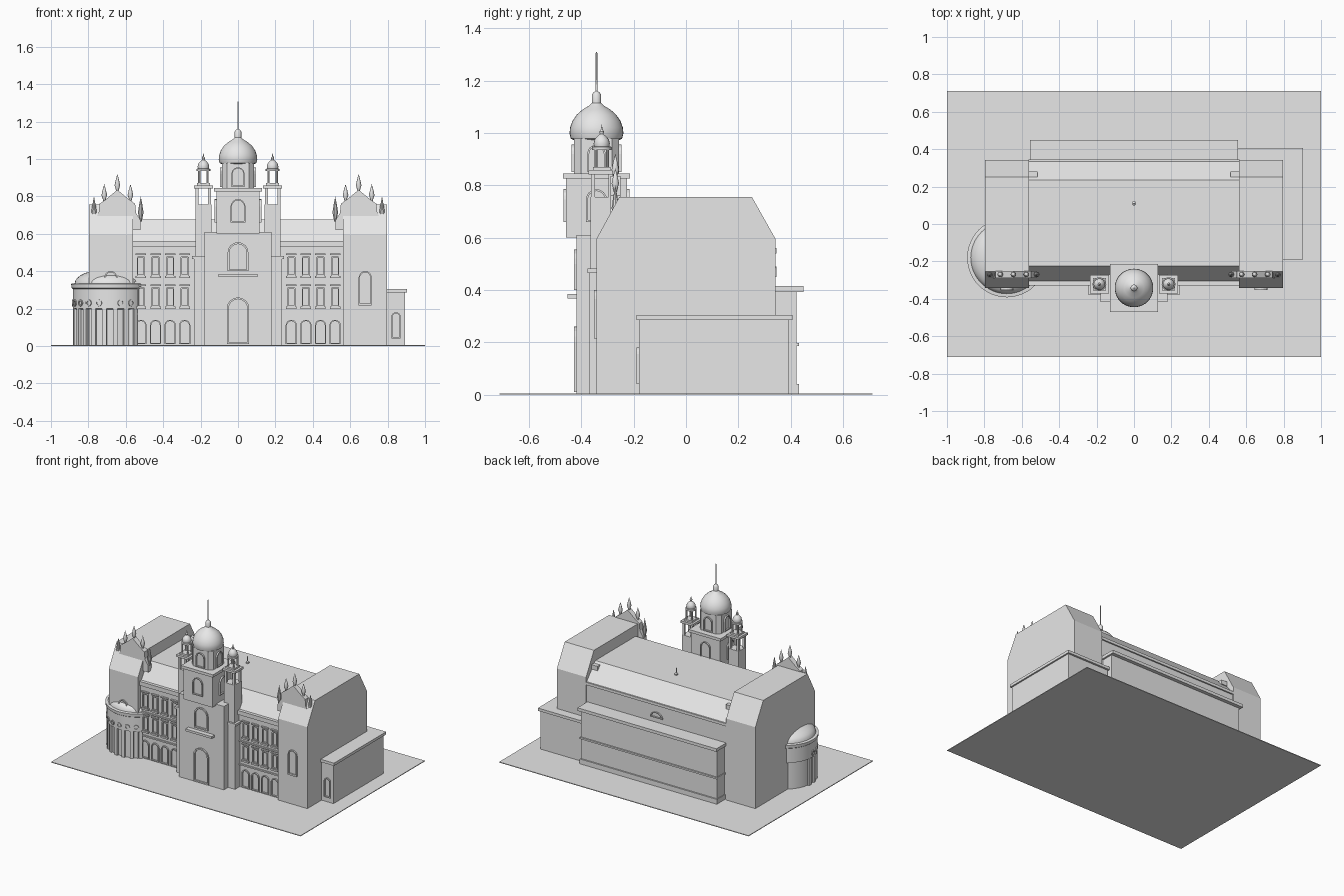
import bpy, bmesh, math
from mathutils import Matrix, Vector

if "Cube" in bpy.data.objects:
    bpy.data.objects.remove(bpy.data.objects["Cube"])

stone = bpy.data.materials.new("pale_grey_stone")
stone.diffuse_color = (0.8, 0.8, 0.8, 1)
stone.use_nodes = True
stone.node_tree.nodes["Principled BSDF"].inputs["Base Color"].default_value = stone.diffuse_color


def finish(name, verts, faces, matrix=None, smooth=False):
    me = bpy.data.meshes.new(name)
    me.from_pydata(verts, [], faces)
    bm = bmesh.new()
    bm.from_mesh(me)
    bmesh.ops.remove_doubles(bm, verts=bm.verts, dist=1e-5)
    bmesh.ops.recalc_face_normals(bm, faces=bm.faces)
    bm.to_mesh(me)
    bm.free()
    if matrix:
        me.transform(matrix)
    me.materials.append(stone)
    ob = bpy.data.objects.new(name, me)
    bpy.context.collection.objects.link(ob)
    if smooth:
        bpy.ops.object.select_all(action='DESELECT')
        ob.select_set(True)
        bpy.context.view_layer.objects.active = ob
        bpy.ops.object.shade_smooth_by_angle(angle=math.radians(35))
    return ob


def prism(name, pts, axis, a, b, matrix=None):
    """Extrude a 2D outline along x, y or z from a to b."""
    put = {'x': lambda p, t: (t, p[0], p[1]),
           'y': lambda p, t: (p[0], t, p[1]),
           'z': lambda p, t: (p[0], p[1], t)}[axis]
    n = len(pts)
    verts = [put(p, t) for t in (a, b) for p in pts]
    faces = [tuple(range(n)), tuple(range(n, 2 * n))]
    faces += [(i, (i + 1) % n, n + (i + 1) % n, n + i) for i in range(n)]
    return finish(name, verts, faces, matrix)


def box(name, x0, x1, y0, y1, z0, z1, matrix=None):
    return prism(name, [(x0, y0), (x1, y0), (x1, y1), (x0, y1)], 'z', z0, z1, matrix)


def lathe(name, profile, x, y, segs=32):
    """Spin (radius, height) points around a vertical axis."""
    n = len(profile)
    verts, faces = [], []
    for k in range(segs):
        a = 2 * math.pi * k / segs
        verts += [(x + r * math.cos(a), y + r * math.sin(a), z) for r, z in profile]
        m = (k + 1) % segs
        faces += [(k * n + i, m * n + i, m * n + i + 1, k * n + i + 1) for i in range(n - 1)]
    for i in (0, n - 1):
        if profile[i][0] > 0:
            faces.append(tuple(k * n + i for k in range(segs)))
    return finish(name, verts, faces, smooth=True)


def place(x, y, turn=0):
    return Matrix.Translation((x, y, 0)) @ Matrix.Rotation(turn, 4, 'Z')


def arch(w, z0, z1, rise, steps=8):
    pts = [(-w, z0), (w, z0)]
    for i in range(steps + 1):
        a = math.pi * i / steps
        pts.append((w * math.cos(a), z1 - rise + rise * math.sin(a)))
    return pts


def frame(name, outer, inner, matrix, depth=0.01):
    """Raised surround on a wall that faces local -y."""
    n = len(outer)
    verts = [(u, y, v) for y in (0.004, -depth) for loop in (outer, inner) for u, v in loop]
    faces = []
    for i in range(n):
        j = (i + 1) % n
        for a, b in ((0, 1), (2, 3), (0, 2), (1, 3)):
            faces.append((a * n + i, a * n + j, b * n + j, b * n + i))
    return finish(name, verts, faces, matrix)


def window(name, x, y, w, z0, z1, rise, turn=0, t=0.007):
    frame(name, arch(w, z0, z1, rise), arch(w - t, z0 + t, z1 - t, rise * (w - t) / w), place(x, y, turn))


# Ground and central range with its sloped roof
box("ground", -1, 1, -0.712, 0.712, 0, 0.005)
prism("main_range", [(-0.315, 0), (0.335, 0), (0.335, 0.56), (0.235, 0.675),
                     (-0.225, 0.675), (-0.305, 0.56), (-0.315, 0.53)], 'x', -0.57, 0.57)
box("front_cornice", -0.565, 0.565, -0.328, -0.29, 0.53, 0.56)
box("back_cornice", -0.565, 0.565, 0.32, 0.345, 0.54, 0.56)
lathe("roof_finial", [(0.012, 0.67), (0.012, 0.685), (0.004, 0.69), (0.004, 0.715), (0, 0.73)], 0, 0.11, 8)
frame("back_lunette", arch(0.05, 0.45, 0.49, 0.04), arch(0.04, 0.455, 0.485, 0.03), place(0, 0.335, math.pi))

# Rear annex
box("rear_annex", -0.545, 0.545, 0.3, 0.422, 0, 0.395)
box("rear_annex_roof", -0.557, 0.557, 0.3, 0.448, 0.393, 0.415)
box("rear_annex_band", -0.55, 0.55, 0.3, 0.432, 0.185, 0.197)
box("rear_annex_plinth", -0.55, 0.55, 0.3, 0.432, 0, 0.04)

# Side annex wrapping the right corner
box("side_annex", 0.555, 0.892, -0.18, 0.393, 0, 0.29)
box("side_annex_roof", 0.55, 0.903, -0.19, 0.407, 0.285, 0.305)
window("side_annex_door", 0.845, -0.18, 0.025, 0.04, 0.18, 0.025)

for s in (-1, 1):
    # Wings with sloped roof ends
    lo, hi = sorted((s * 0.562, s * 0.796))
    prism("wing", [(-0.342, 0), (0.342, 0), (0.342, 0.595), (0.252, 0.755),
                   (-0.255, 0.755), (-0.342, 0.595)], 'x', lo, hi)
    window("wing_window", s * 0.68, -0.342, 0.035, 0.22, 0.40, 0.035)
    lo, hi = sorted((s * 0.645, s * 0.715))
    box("wing_sill", lo, hi, -0.352, -0.34, 0.215, 0.223)
    lo, hi = sorted((s * 0.515, s * 0.565))
    box("roof_vent", lo, hi, 0.25, 0.28, 0.63, 0.662)

    # Stepped gable with pinnacles
    cx = s * 0.645
    half = [(0.125, 0.62), (0.125, 0.67), (0.1, 0.71), (0.095, 0.76), (0.06, 0.785), (0.0, 0.835)]
    outline = [(cx + u, z) for u, z in half] + [(cx - u, z) for u, z in half[-2::-1]]
    prism("gable", outline, 'y', -0.288, -0.25)
    for u, z, h in ((-0.125, 0.665, 0.135), (-0.07, 0.775, 0.09), (0, 0.825, 0.095),
                    (0.07, 0.775, 0.09), (0.125, 0.665, 0.135)):
        lathe("pinnacle", [(0.006, z), (0.009, z + h * 0.15), (0.015, z + h * 0.35),
                           (0.009, z + h * 0.65), (0, z + h)], cx + u, -0.27, 10)

    # Facade windows: arched ground floor, two framed floors above
    for i in range(4):
        x = s * (0.285 + i * 0.078)
        window("ground_arch", x, -0.315, 0.03, 0.01, 0.14, 0.03)
        for z in (0.21, 0.375):
            window("upper_window", x, -0.315, 0.022, z, z + 0.105, 0.006)
            box("window_sill", x - 0.028, x + 0.028, -0.33, -0.31, z - 0.012, z)
            box("window_hood", x - 0.028, x + 0.028, -0.328, -0.31, z + 0.11, z + 0.118)
    lo, hi = sorted((s * 0.23, s * 0.565))
    for z in (0.165, 0.335):
        box("floor_band", lo, hi, -0.323, -0.31, z, z + 0.01)

    # Stair turret: buttress, shaft, open lantern and cupola
    tx, ty = s * 0.185, -0.322
    box("turret_buttress", tx - 0.05, tx + 0.05, -0.37, -0.22, 0, 0.465)
    box("turret_band", tx - 0.06, tx + 0.06, -0.377, -0.22, 0.465, 0.482)
    box("turret_shaft", tx - 0.042, tx + 0.042, ty - 0.042, ty + 0.042, 0.48, 0.755)
    for a in (-1, 1):
        for b in (-1, 1):
            px, py = tx + a * 0.033, ty + b * 0.033
            box("lantern_post", px - 0.008, px + 0.008, py - 0.008, py + 0.008, 0.755, 0.845)
            lathe("cupola_column", [(0.006, 0.858), (0.006, 0.94)], tx + a * 0.022, ty + b * 0.022, 8)
    box("lantern_roof", tx - 0.05, tx + 0.05, ty - 0.05, ty + 0.05, 0.842, 0.858)
    box("cupola_base", tx - 0.034, tx + 0.034, ty - 0.034, ty + 0.034, 0.855, 0.87)
    lathe("cupola_dome", [(0.037, 0.935), (0.037, 0.947), (0.029, 0.948), (0.031, 0.96), (0.027, 0.975),
                          (0.016, 0.988), (0.007, 0.995), (0.009, 1.005), (0.004, 1.012), (0, 1.032)], tx, ty, 16)

# Central tower
box("tower_base", -0.18, 0.18, -0.418, -0.22, 0, 0.61)
window("tower_arch", 0, -0.418, 0.055, 0.40, 0.555, 0.055, t=0.01)
window("tower_door", 0, -0.418, 0.06, 0.01, 0.26, 0.06, t=0.01)
box("balcony", -0.105, 0.105, -0.452, -0.41, 0.368, 0.384)
ty = -0.342
box("tower_belfry", -0.116, 0.116, ty - 0.116, ty + 0.116, 0.6, 0.83)
box("tower_cornice", -0.128, 0.128, ty - 0.128, ty + 0.128, 0.825, 0.845)
c, d = 0.086, 0.06
prism("tower_drum", [(c, -d), (c, d), (d, c), (-d, c), (-c, d), (-c, -d), (-d, -c), (d, -c)],
      'z', 0.84, 0.978, place(0, ty))
for k in range(4):
    a = k * math.pi / 2
    out = Matrix.Rotation(a, 3, 'Z') @ Vector((0, -1, 0))
    window("belfry_arch", out.x * 0.116, ty + out.y * 0.116, 0.04, 0.66, 0.785, 0.04, a)
    window("drum_arch", out.x * 0.086, ty + out.y * 0.086, 0.035, 0.85, 0.955, 0.035, a)

# Onion dome and spire
lathe("main_dome", [(0.085, 0.972), (0.098, 0.978), (0.103, 0.998), (0.101, 1.02), (0.092, 1.045),
                    (0.075, 1.07), (0.052, 1.09), (0.03, 1.103), (0.018, 1.115), (0.018, 1.145),
                    (0.012, 1.155), (0.004, 1.16), (0.003, 1.305), (0, 1.31)], 0, ty)

# Round corner bay with pilasters, oculi and a shallow dome
bx, by = -0.68, -0.18
lathe("bay_wall", [(0.19, 0), (0.19, 0.195), (0.203, 0.2), (0.203, 0.305), (0.21, 0.31), (0.212, 0.332),
                   (0.195, 0.335)] +
      [(0.193 * math.cos(t * math.pi / 16), 0.335 + 0.078 * math.sin(t * math.pi / 16)) for t in range(9)],
      bx, by, 48)
for k in range(9):
    a = math.radians(-95 + k * 17)
    m = place(bx, by, a)
    box("bay_pilaster", -0.012, 0.012, -0.203, -0.18, 0, 0.2, m)
    if k < 8:
        m = place(bx, by, a + math.radians(8.5)) @ Matrix.Translation((0, -0.201, 0))
        rings = [[(r * math.cos(i * math.pi / 6), 0.23 + r * math.sin(i * math.pi / 6))
                  for i in range(12)] for r in (0.018, 0.011)]
        frame("bay_oculus", rings[0], rings[1], m, 0.007)
